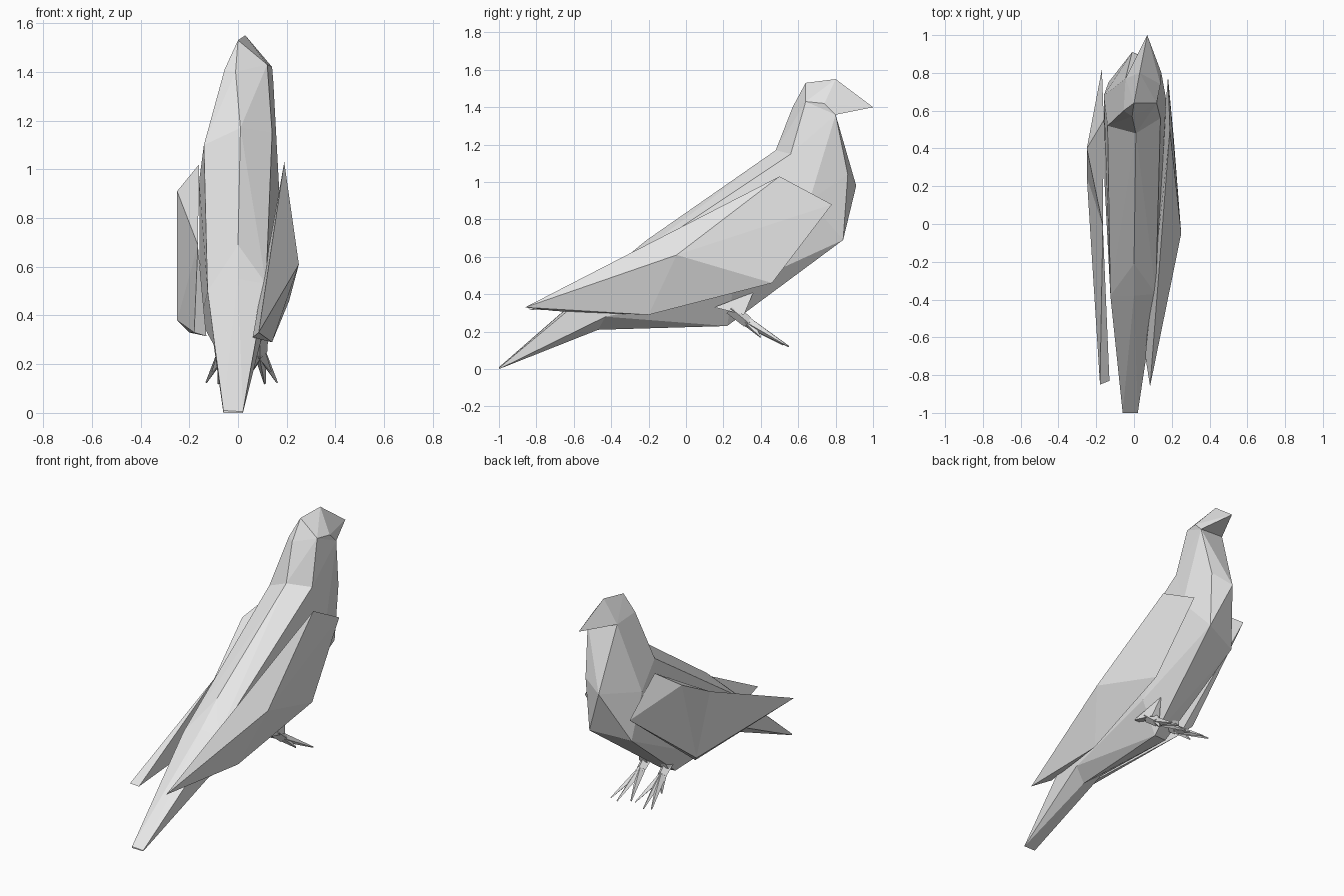
import bpy
import bmesh
import math
from mathutils import Vector

old = bpy.data.objects.get("Cube")
if old:
    bpy.data.objects.remove(old, do_unlink=True)

GREY = (0.8, 0.8, 0.8, 1)
plumage = bpy.data.materials.new("plain_grey")
plumage.use_nodes = True
plumage.diffuse_color = GREY
plumage.node_tree.nodes["Principled BSDF"].inputs["Base Color"].default_value = GREY


def add_hull(bm, points):
    """Wrap a faceted solid around a few corner points."""
    verts = [bm.verts.new(p) for p in points]
    res = bmesh.ops.convex_hull(bm, input=verts)
    spare = {g for g in res["geom_interior"] + res["geom_unused"]
             if isinstance(g, bmesh.types.BMVert)}
    if spare:
        bmesh.ops.delete(bm, geom=list(spare), context='VERTS')


def spike(p, q, r, tip):
    """Corner points of a tapered square strut from p to q."""
    p, q = Vector(p), Vector(q)
    d = (q - p).normalized()
    side = d.cross(Vector((0, 0, 1))).normalized()
    up = side.cross(d)
    return [c + (side * sx + up * sz) * w
            for c, w in ((p, r), (q, tip))
            for sx, sz in ((1, 0), (0, 1), (-1, 0), (0, -1))]


def make(name, *solids):
    bm = bmesh.new()
    for s in solids:
        add_hull(bm, s)
    bmesh.ops.recalc_face_normals(bm, faces=bm.faces)
    me = bpy.data.meshes.new(name)
    bm.to_mesh(me)
    bm.free()
    me.materials.append(plumage)
    ob = bpy.data.objects.new(name, me)
    bpy.context.collection.objects.link(ob)
    return ob


# Shared cross-sections
rump = [(0, -.38, .55), (.115, -.37, .53), (.09, -.43, .28),
        (0, -.47, .21), (-.1, -.43, .28), (-.125, -.38, .5)]
shoulders = [(.01, .48, 1.17), (.14, .56, 1.15), (-.14, .52, 1.1)]
breast = [(-.01, .91, .98), (.115, .865, 1.04),
          (-.16, .68, .95), (.17, .66, .9)]
neck_top = [(-.01, .57, 1.4), (.12, .64, 1.43), (.145, .8, 1.36),
            (-.045, .77, 1.39), (-.055, .6, 1.41)]

# Torso with chest, belly and arched back
body = make("body", rump + shoulders + breast + [
    (0, -.21, .69), (.105, .84, .69), (-.135, .75, .65),
    (-.07, .21, .235), (.02, .22, .23), (.14, .25, .42),
    (-.155, .2, .38), (.15, .2, .6)])

# Tail, neck and turned head with beak
tail = make("tail", rump + [(-.06, -1, .01), (.02, -1, .005),
                            (.02, -1, 0), (-.06, -1, 0)])
neck = make("neck", shoulders + breast + neck_top + [(.1, .845, 1.15)])
head = make("head", neck_top + [(0, .64, 1.53), (.03, .8, 1.55),
                                (.14, .74, 1.42), (.07, 1, 1.4)])

# Weld them into one continuous skin
bpy.context.view_layer.objects.active = body
for part in (tail, neck, head):
    weld = body.modifiers.new("weld", 'BOOLEAN')
    weld.operation = 'UNION'
    weld.solver = 'EXACT'
    weld.object = part
    bpy.ops.object.modifier_apply(modifier=weld.name)
    bpy.data.objects.remove(part, do_unlink=True)

# Folded wings, held unevenly
make("left_wing", [
    (.19, .5, 1.03), (.18, .78, .88), (.25, -.05, .61), (.21, .46, .46),
    (.14, -.2, .29), (.085, -.86, .33), (.06, -.7, .31), (.175, -.1, .67)])
wing_fold = [(-.165, -.01, .69), (-.25, .25, .38), (-.2, .19, .33)]
make("right_wing",
     wing_fold + [(-.16, .55, 1.02), (-.17, .82, .82), (-.25, .4, .91)],
     wing_fold + [(-.18, -.85, .33), (-.13, -.83, .315)])

# Legs with long fanned toes
for name, x, s in (("left_leg", .09, 1), ("right_leg", -.06, -1)):
    ankle = (x, .33, .25)
    thigh = [(x - .035, .15, .33), (x + .035, .15, .33), (x, .36, .41),
             (x - .03, .31, .29), (x + .03, .31, .29)]
    shank = spike((x, .24, .325), ankle, .035, .03)
    toes = [spike(ankle, (x + s * dx, y, z), .027, .004)
            for dx, y, z in ((-.06, .52, .13), (.02, .55, .12),
                             (.07, .54, .125), (.045, .4, .17))]
    make(name, thigh, shank, *toes)
